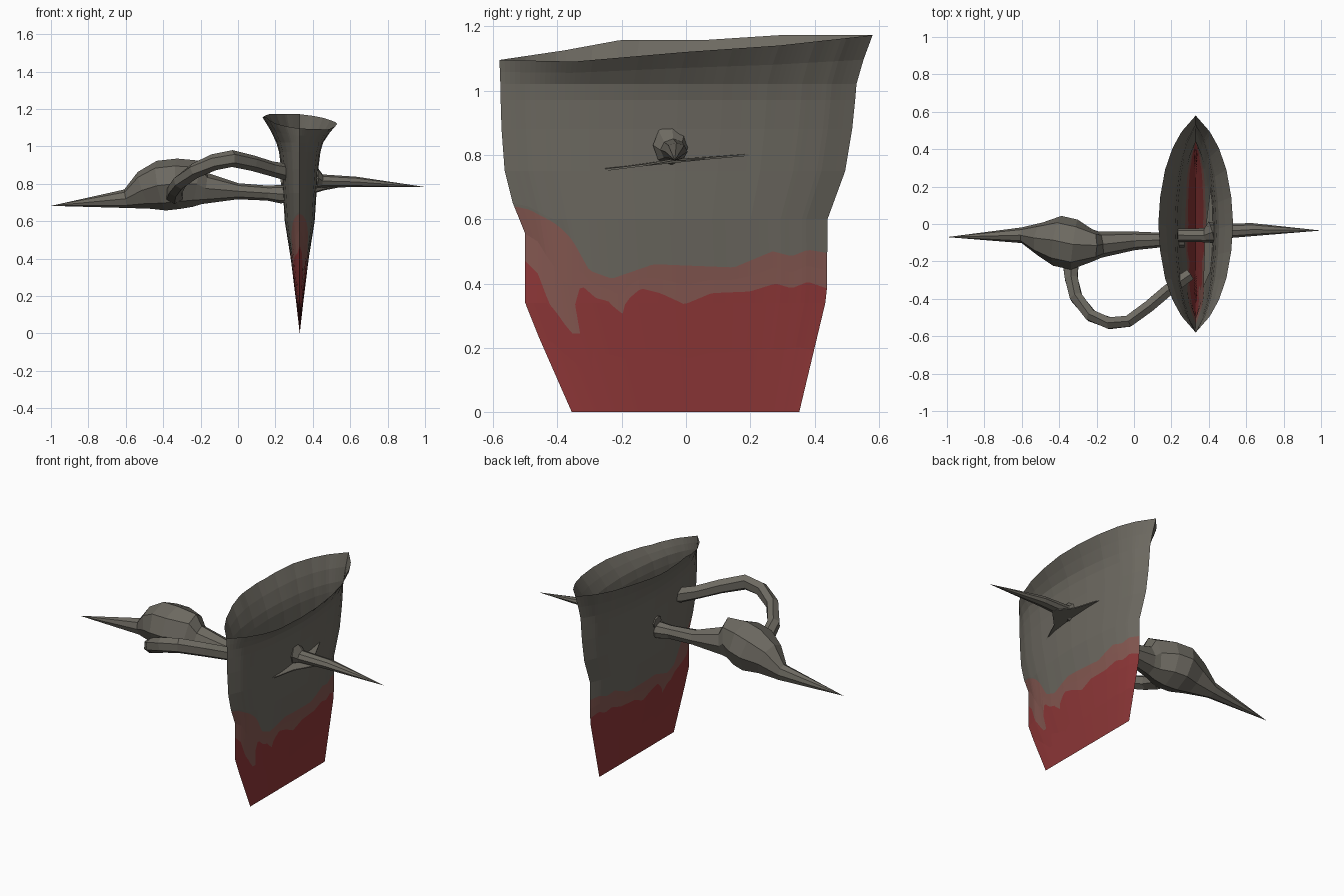
import bpy, bmesh, math
from mathutils import Vector


def material(name, rgb):
    m = bpy.data.materials.new(name)
    m.diffuse_color = (*rgb, 1)
    return m


GREY = material("stone_grey", (0.152, 0.142, 0.119))
MID = material("faded_red", (0.235, 0.098, 0.083))
RED = material("deep_red", (0.270, 0.038, 0.039))


def lerp_table(pts, v):
    """Piecewise linear lookup."""
    if v <= pts[0][0]:
        return pts[0][1]
    for (a, fa), (b, fb) in zip(pts, pts[1:]):
        if v <= b:
            return fa + (fb - fa) * (v - a) / (b - a)
    return pts[-1][1]


def finish(bm, name, mats, outward=True):
    if outward:
        bmesh.ops.recalc_face_normals(bm, faces=bm.faces)
    me = bpy.data.meshes.new(name)
    bm.to_mesh(me)
    bm.free()
    for m in mats:
        me.materials.append(m)
    ob = bpy.data.objects.new(name, me)
    bpy.context.collection.objects.link(ob)
    return ob


def tube(name, rings, sides, turn=0.0):
    """Skin rings of (x, y, z, width radius, height radius) along their path."""
    bm = bmesh.new()
    pts = [Vector(r[:3]) for r in rings]
    loops = []
    for i, r in enumerate(rings):
        d = (pts[min(i + 1, len(pts) - 1)] - pts[max(i - 1, 0)]).normalized()
        side = Vector((0, 0, 1)).cross(d).normalized()
        up = d.cross(side)
        loops.append([bm.verts.new(pts[i]
                      + side * r[3] * math.cos(2 * math.pi * k / sides + turn)
                      + up * r[4] * math.sin(2 * math.pi * k / sides + turn))
                      for k in range(sides)])
    for a, b in zip(loops, loops[1:]):
        for k in range(sides):
            n = (k + 1) % sides
            bm.faces.new((a[k], a[n], b[n], b[k]))
    bm.faces.new(loops[0])
    bm.faces.new(loops[-1])
    bmesh.ops.remove_doubles(bm, verts=bm.verts, dist=0.0005)
    return finish(bm, name, [GREY])


# Vessel body: an open flat wedge with a flared, pointed rim
HALF = [(0, 0), (0.2, 0.023), (0.4, 0.048), (0.6, 0.08), (0.8, 0.093),
        (0.95, 0.105), (1.02, 0.125), (1.09, 0.155), (1.17, 0.2)]
FRONT = [(0, -0.355), (0.33, -0.5), (0.56, -0.5), (0.7, -0.56), (0.9, -0.575), (1.17, -0.58)]
BACK = [(0, 0.352), (0.36, 0.438), (0.6, 0.44), (0.75, 0.495), (0.9, 0.52),
        (1.02, 0.53), (1.09, 0.55), (1.17, 0.58)]
LENS = [(0, 1), (0.25, 0.95), (0.5, 0.82), (0.7, 0.62), (0.85, 0.38), (1, 0)]
RIM_RIGHT = [(-1, 1.095), (-0.6, 1.09), (0, 1.12), (0.5, 1.14), (1, 1.172)]
RIM_LEFT = [(-1, 1.095), (-0.65, 1.125), (-0.35, 1.157), (0.1, 1.157), (0.5, 1.172), (1, 1.172)]
RED_TOP = [(-0.5, 0.47), (-0.46, 0.43), (-0.43, 0.35), (-0.40, 0.29), (-0.39, 0.245),
           (-0.35, 0.245), (-0.34, 0.38), (-0.32, 0.39), (-0.28, 0.355), (-0.24, 0.345),
           (-0.20, 0.305), (-0.18, 0.35), (-0.14, 0.385), (-0.08, 0.37), (0, 0.335),
           (0.08, 0.37), (0.2, 0.375), (0.28, 0.4), (0.33, 0.385), (0.38, 0.405), (0.44, 0.385)]
MID_TOP = [(-0.5, 0.64), (-0.46, 0.63), (-0.40, 0.59), (-0.35, 0.53), (-0.3, 0.44),
           (-0.23, 0.415), (-0.1, 0.46), (0.15, 0.45), (0.27, 0.5), (0.33, 0.485),
           (0.38, 0.505), (0.44, 0.495)]
NO_DRIP = [p for p in RED_TOP if not -0.45 < p[0] < -0.33]
CX, COLS = 0.33, 72

bm = bmesh.new()
for sx, rim_pts, red_pts in ((1, RIM_RIGHT, RED_TOP), (-1, RIM_LEFT, NO_DRIP)):
    cols = []
    for c in range(COLS + 1):
        t = -1 + 2 * c / COLS
        rim = lerp_table(rim_pts, t)
        yb = -0.03 + 0.47 * t
        lo, hi = lerp_table(red_pts, yb), lerp_table(MID_TOP, yb)
        zs = [0, lo * 0.5, min(0.34, lo - 0.01), lo, (lo + hi) / 2, hi,
              max(0.6, hi + 0.01), 0.75, 0.88, 0.97, 1.02, 1.02 + (rim - 1.02) * 0.5, rim]
        col = []
        for z in zs:
            zn = z if z <= 1.02 else 1.02 + (z - 1.02) / (rim - 1.02) * 0.15
            f, b = lerp_table(FRONT, zn), lerp_table(BACK, zn)
            x = CX + sx * lerp_table(HALF, zn) * lerp_table(LENS, abs(t))
            col.append(bm.verts.new((x, f + (b - f) * (t + 1) / 2, z)))
        cols.append(col)
    for a, b in zip(cols, cols[1:]):
        for r in range(len(a) - 1):
            quad = (a[r], b[r], b[r + 1], a[r + 1])
            face = bm.faces.new(quad if sx > 0 else quad[::-1])
            face.material_index = 2 if r < 3 else 1 if r < 5 else 0
bmesh.ops.remove_doubles(bm, verts=bm.verts, dist=0.0003)
finish(bm, "vessel_body", [GREY, MID, RED], outward=False)

# Bird-like head with beak and neck, running into the body
tube("beak_head_and_neck", [
    (-1.0, -0.07, 0.682, 0.0, 0.0),
    (-0.6, -0.06, 0.72, 0.042, 0.05),
    (-0.5, -0.08, 0.765, 0.09, 0.105),
    (-0.41, -0.09, 0.79, 0.135, 0.135),
    (-0.32, -0.11, 0.80, 0.135, 0.135),
    (-0.22, -0.115, 0.80, 0.085, 0.125),
    (-0.18, -0.11, 0.775, 0.07, 0.085),
    (0.0, -0.09, 0.76, 0.05, 0.043),
    (0.16, -0.085, 0.75, 0.038, 0.04),
    (0.23, -0.08, 0.745, 0.045, 0.05),
    (0.27, -0.08, 0.745, 0.045, 0.045)], 8)

# Looped handle from the side of the head back to the body
tube("loop_handle", [
    (-0.34, -0.19, 0.74, 0.05, 0.05),
    (-0.335, -0.29, 0.77, 0.04, 0.042),
    (-0.31, -0.39, 0.81, 0.038, 0.042),
    (-0.23, -0.49, 0.87, 0.036, 0.042),
    (-0.13, -0.53, 0.915, 0.036, 0.044),
    (-0.03, -0.52, 0.935, 0.036, 0.045),
    (0.08, -0.44, 0.91, 0.036, 0.042),
    (0.18, -0.355, 0.88, 0.036, 0.04),
    (0.25, -0.305, 0.865, 0.038, 0.045),
    (0.30, -0.27, 0.86, 0.035, 0.04)], 6, math.pi / 6)

# Spike passing through the vessel, with a collar where it leaves the wall
tube("through_spike", [
    (0.23, -0.06, 0.80, 0.035, 0.035),
    (0.38, -0.06, 0.82, 0.038, 0.04),
    (0.415, -0.045, 0.83, 0.06, 0.065),
    (0.45, -0.04, 0.815, 0.04, 0.035),
    (0.63, -0.03, 0.81, 0.035, 0.028),
    (1.0, -0.035, 0.783, 0.0, 0.0)], 8)

# Thin swept fin under the spike
bm = bmesh.new()
outline = [(0.37, -0.34, 0.757), (0.41, -0.25, 0.753), (0.46, -0.13, 0.768),
           (0.55, -0.04, 0.785), (0.47, 0.06, 0.788), (0.41, 0.195, 0.80), (0.38, -0.04, 0.785)]
top = [bm.verts.new((x, y, z + 0.003)) for x, y, z in outline]
low = [bm.verts.new((x, y, z - 0.003)) for x, y, z in outline]
bm.faces.new(top)
bm.faces.new(low[::-1])
for i in range(len(top)):
    j = (i + 1) % len(top)
    bm.faces.new((top[i], low[i], low[j], top[j]))
finish(bm, "spike_fin", [GREY])
